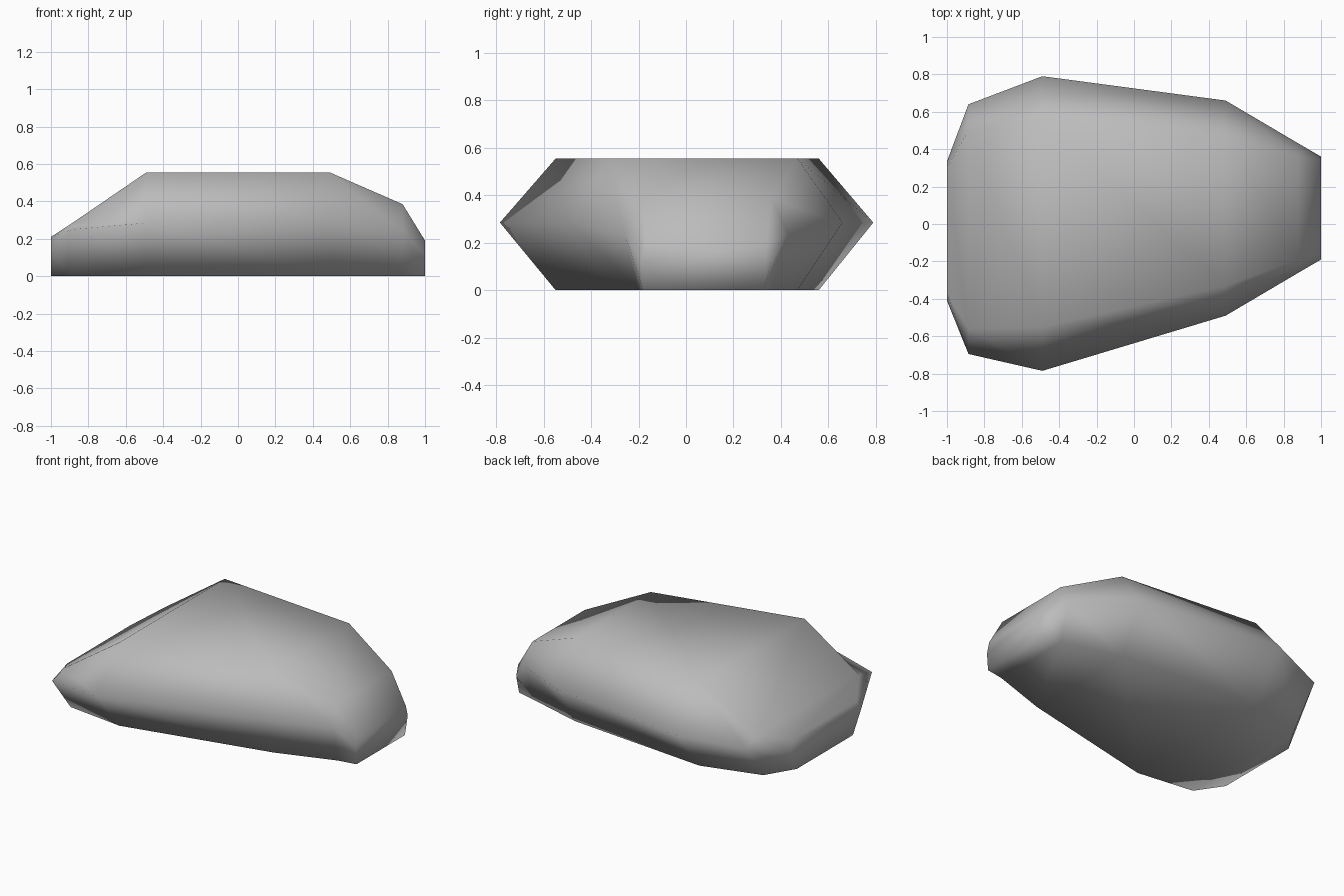
import bpy
import bmesh

cube = bpy.data.objects.get("Cube")
if cube:
    bpy.data.objects.remove(cube, do_unlink=True)

# Stone colour
stone = bpy.data.materials.new("stone_grey")
stone.use_nodes = True
colour = (0.5, 0.5, 0.5, 1)
stone.diffuse_color = colour
bsdf = next(n for n in stone.node_tree.nodes if n.type == 'BSDF_PRINCIPLED')
bsdf.inputs["Base Color"].default_value = colour
bsdf.inputs["Roughness"].default_value = 0.8

# Six-sided sections along x:
# x, base front/back y, widest front/back y and z, top front/back y and z
sections = [
    (-1.0, -.33, .26, -.41, .335, .13, -.37, .30, .21),
    (-.885, -.50, .45, -.695, .64, .25, -.56, .50, .285),
    (-.49, -.55, .56, -.785, .79, .285, -.55, .56, .555),
    (.49, -.33, .47, -.49, .66, .285, -.33, .47, .555),
    (.88, -.20, .36, -.26, .43, .24, -.19, .36, .385),
    (1.0, -.18, .33, -.19, .36, .12, -.17, .34, .19),
]

# Boulder body lofted through the sections
bm = bmesh.new()
rings = []
for x, b0, b1, m0, m1, mz, t0, t1, tz in sections:
    loop = [(b0, 0), (b1, 0), (m1, mz), (t1, tz), (t0, tz), (m0, mz)]
    rings.append([bm.verts.new((x, y, z)) for y, z in loop])
for a, b in zip(rings, rings[1:]):
    for i in range(6):
        j = (i + 1) % 6
        bm.faces.new((a[i], a[j], b[j], b[i]))
bm.faces.new(rings[0])
bm.faces.new(rings[-1])
bmesh.ops.recalc_face_normals(bm, faces=bm.faces)
for face in bm.faces:
    face.smooth = True

mesh = bpy.data.meshes.new("boulder")
bm.to_mesh(mesh)
bm.free()
mesh.materials.append(stone)
boulder = bpy.data.objects.new("boulder", mesh)
bpy.context.collection.objects.link(boulder)
